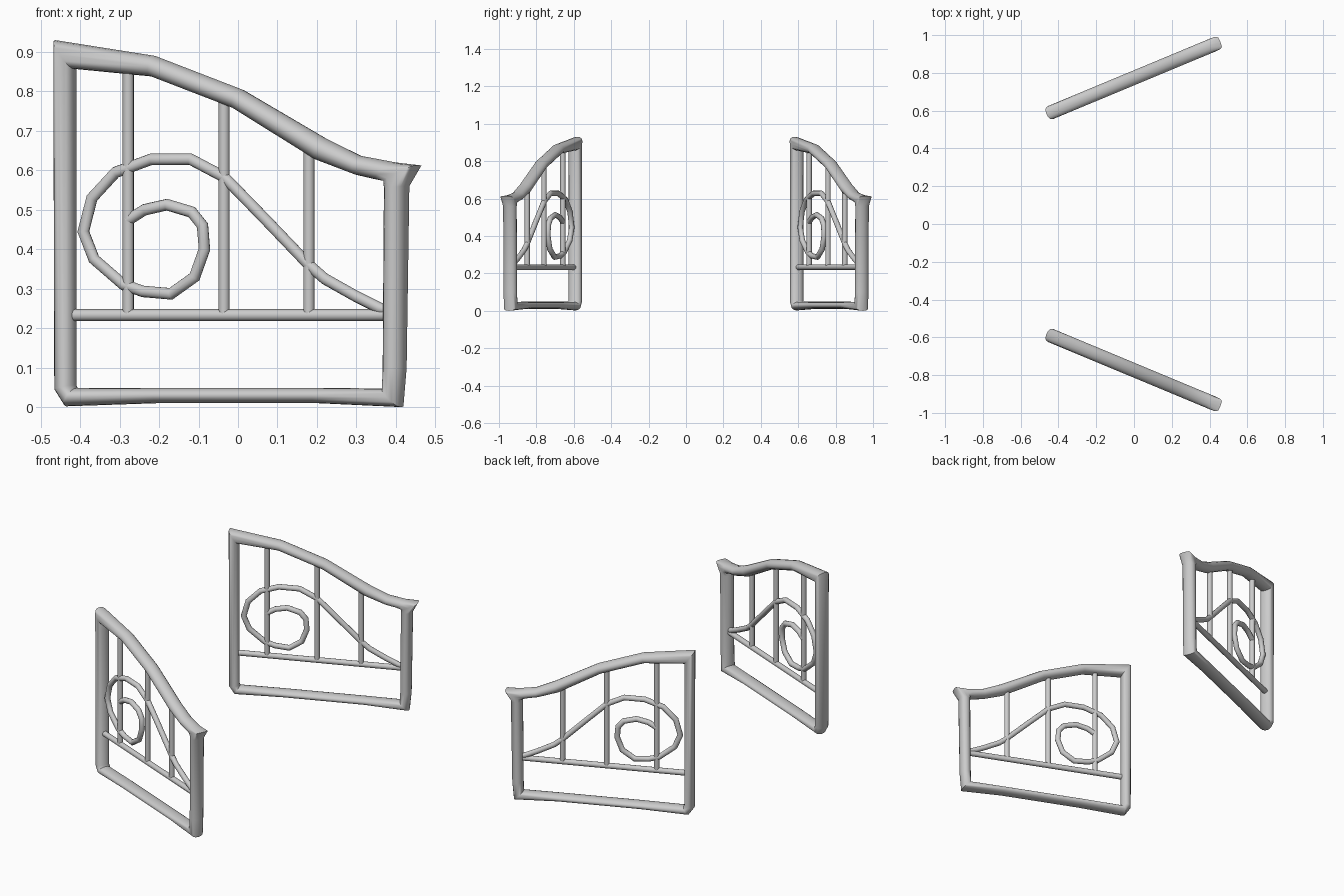
import bpy, bmesh, math
from mathutils import Vector

cube = bpy.data.objects.get("Cube")
if cube:
    bpy.data.objects.remove(cube, do_unlink=True)

metal = bpy.data.materials.new("grey_metal")
GREY = (0.6, 0.6, 0.6, 1.0)
metal.diffuse_color = GREY
metal.use_nodes = True
metal.node_tree.nodes["Principled BSDF"].inputs["Base Color"].default_value = GREY

ANGLE = math.radians(22.6)   # swing of each gate leaf
COS, SIN = math.cos(ANGLE), math.sin(ANGLE)
OFFSET = 0.774               # distance of each leaf from the middle


def loft(name, rings, depth, side, closed=False, sides=16):
    """Skin elliptical rings; each ring is (outer xz, inner xz, roundness)."""
    bm = bmesh.new()
    loops = []
    for outer, inner, power in rings:
        mid = (Vector(outer) + Vector(inner)) / 2
        half = (Vector(outer) - Vector(inner)) / 2
        loop = []
        for i in range(sides):
            a = 2 * math.pi * i / sides
            c, s = math.cos(a), math.sin(a)
            c = math.copysign(abs(c) ** power, c)
            s = math.copysign(abs(s) ** power, s)
            p = mid + half * c
            x = p.x + depth * s * SIN
            y = OFFSET + p.x * SIN / COS - depth * s * COS
            loop.append(bm.verts.new((x, side * y, p.y)))
        loops.append(loop)
    count = len(loops)
    for k in range(count if closed else count - 1):
        a, b = loops[k], loops[(k + 1) % count]
        for i in range(sides):
            j = (i + 1) % sides
            bm.faces.new((a[i], a[j], b[j], b[i]))
    if not closed:
        bm.faces.new(loops[0])
        bm.faces.new(loops[-1])
    bmesh.ops.recalc_face_normals(bm, faces=bm.faces)
    mesh = bpy.data.meshes.new(name)
    bm.to_mesh(mesh)
    bm.free()
    mesh.materials.append(metal)
    obj = bpy.data.objects.new(name, mesh)
    bpy.context.collection.objects.link(obj)
    bpy.ops.object.select_all(action='DESELECT')
    obj.select_set(True)
    bpy.context.view_layer.objects.active = obj
    bpy.ops.object.shade_smooth_by_angle(angle=math.radians(40))
    return obj


def rod(name, path, radius, side, sides=12):
    """Round rod along an xz path with mitred joints."""
    pts = [Vector((x / COS, z)) for x, z in path]
    rings = []
    for i, p in enumerate(pts):
        d0 = (p - pts[i - 1]).normalized() if i else (pts[1] - p).normalized()
        d1 = (pts[i + 1] - p).normalized() if i < len(pts) - 1 else d0
        t = (d0 + d1).normalized()
        n = Vector((-t.y, t.x)) * radius / max(t.dot(d0), 0.5)
        o, q = p + n, p - n
        rings.append(((o.x * COS, o.y), (q.x * COS, q.y), 1))
    return loft(name, rings, radius, side, sides=sides)


# Outer and inner edges of the frame, once around
FRAME = [
    ((-0.463, 0.930), (-0.414, 0.857), 0.8),
    ((-0.210, 0.890), (-0.220, 0.838), 1),
    ((0.010, 0.805), (-0.010, 0.757), 1),
    ((0.220, 0.682), (0.198, 0.627), 1),
    ((0.310, 0.637), (0.298, 0.589), 1),
    ((0.400, 0.620), (0.350, 0.577), 1),
    ((0.457, 0.613), (0.376, 0.573), 0.45),
    ((0.431, 0.560), (0.373, 0.555), 1),
    ((0.424, 0.100), (0.370, 0.100), 1),
    ((0.414, 0.000), (0.370, 0.047), 0.8),
    ((0.200, 0.010), (0.200, 0.049), 1),
    ((-0.200, 0.010), (-0.200, 0.049), 1),
    ((-0.435, 0.002), (-0.410, 0.048), 1),
    ((-0.462, 0.045), (-0.413, 0.056), 1),
]

# Scroll, from its inner end out to the right post
SCROLL = [
    (-0.28, 0.473), (-0.237, 0.50), (-0.18, 0.513), (-0.117, 0.494),
    (-0.09, 0.46), (-0.085, 0.40), (-0.11, 0.33), (-0.17, 0.287),
    (-0.24, 0.293), (-0.29, 0.31), (-0.365, 0.375), (-0.392, 0.445),
    (-0.37, 0.53), (-0.31, 0.595), (-0.22, 0.628), (-0.12, 0.628),
    (-0.035, 0.583), (0.07, 0.475), (0.18, 0.36), (0.22, 0.325),
    (0.30, 0.28), (0.36, 0.25), (0.39, 0.243),
]

# Upright bars: x and top height
BARS = [(-0.278, 0.86), (-0.035, 0.785), (0.18, 0.665)]

for side, tag in ((-1, "front"), (1, "back")):
    loft(tag + "_gate_frame", FRAME, 0.037, side, closed=True)
    rod(tag + "_cross_bar", [(-0.425, 0.233), (0.385, 0.233)], 0.0150, side)
    rod(tag + "_scroll", SCROLL, 0.0145, side)
    for n, (x, top) in enumerate(BARS, 1):
        rod(f"{tag}_upright_bar_{n}", [(x, 0.233), (x, top)], 0.0142, side)
